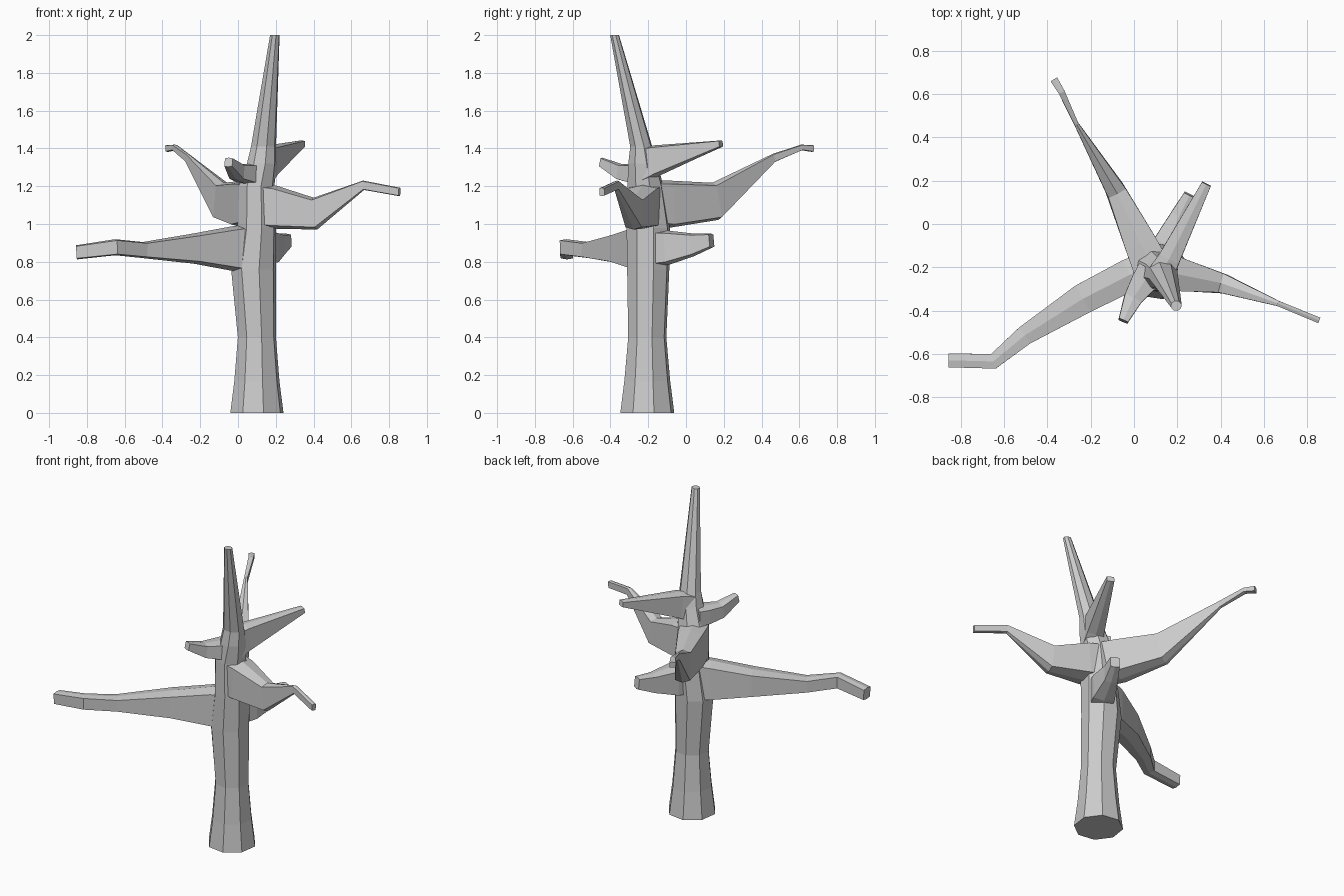
import bpy, bmesh, math
from mathutils import Vector

if "Cube" in bpy.data.objects:
    bpy.data.objects.remove(bpy.data.objects["Cube"])


def loft(name, rings):
    """Skin a list of equal-length point rings and cap both ends."""
    bm = bmesh.new()
    loops = [[bm.verts.new(p) for p in ring] for ring in rings]
    n = len(loops[0])
    for a, b in zip(loops, loops[1:]):
        for i in range(n):
            j = (i + 1) % n
            bm.faces.new((a[i], a[j], b[j], b[i]))
    bm.faces.new(loops[0][::-1])
    bm.faces.new(loops[-1])
    bmesh.ops.recalc_face_normals(bm, faces=bm.faces)
    mesh = bpy.data.meshes.new(name)
    bm.to_mesh(mesh)
    bm.free()
    obj = bpy.data.objects.new(name, mesh)
    bpy.context.collection.objects.link(obj)
    return obj


def branch(name, stations):
    """Six-sided limb; each station is x, y, z, width, height."""
    pts = [Vector(s[:3]) for s in stations]
    rings = []
    for i, (p, s) in enumerate(zip(pts, stations)):
        t = (pts[min(i + 1, len(pts) - 1)] - pts[max(i - 1, 0)]).normalized()
        side = t.cross(Vector((0, 0, 1))).normalized()
        up = (side.cross(t).normalized() + Vector((0, 0, 1))).normalized()
        w, h = s[3] / 2, s[4] / 2
        rings.append([p + side * w * a + up * h * b for a, b in
                      ((-1, -.85), (0, -1), (1, -.85), (1, .85), (0, 1), (-1, .85))])
    return loft(name, rings)


# Trunk: eight-sided, flared foot, leaning tip (x, y, z, x radius, y radius)
trunk_rings = [
    (.10, -.205, 0, .145, .147), (.10, -.205, .17, .123, .125),
    (.10, -.205, .40, .104, .104), (.082, -.20, .76, .122, .115),
    (.10, -.20, .98, .105, .118), (.098, -.215, 1.20, .098, .098),
    (.125, -.228, 1.32, .08, .08), (.135, -.237, 1.41, .068, .06),
    (.195, -.378, 2.0, .026, .024)]
turn = math.radians(14)
trunk = loft("tree", [
    [(x + rx * math.cos(turn + k * math.pi / 4),
      y + ry * math.sin(turn + k * math.pi / 4), z) for k in range(8)]
    for x, y, z, rx, ry in trunk_rings])

# Limbs
limbs = {
    "left_branch": [(.06, -.205, .87, .15, .25), (-.02, -.235, .87, .15, .24),
                    (-.235, -.345, .87, .14, .16), (-.505, -.515, .862, .09, .085),
                    (-.65, -.635, .877, .07, .085), (-.855, -.63, .85, .065, .075)],
    "right_branch": [(.10, -.21, 1.10, .17, .23), (.19, -.23, 1.09, .16, .23),
                     (.41, -.275, 1.055, .09, .17), (.665, -.367, 1.205, .025, .05),
                     (.855, -.445, 1.17, .027, .045)],
    "back_branch": [(.08, -.20, 1.11, .17, .24), (.03, -.09, 1.105, .15, .25),
                    (-.085, .155, 1.12, .09, .20), (-.268, .465, 1.35, .02, .045),
                    (-.335, .61, 1.405, .03, .03), (-.37, .668, 1.40, .035, .037)],
    "low_stub": [(.12, -.17, .87, .13, .19), (.155, -.09, .875, .13, .18),
                 (.21, .04, .89, .08, .12), (.258, .135, .912, .055, .075)],
    "upper_branch": [(.13, -.22, 1.31, .12, .19), (.165, -.155, 1.335, .10, .165),
                     (.335, .185, 1.425, .045, .035)],
    "small_stub": [(.08, -.215, 1.265, .13, .11), (.045, -.27, 1.265, .12, .105),
                   (-.005, -.345, 1.275, .085, .085), (-.05, -.448, 1.327, .045, .05)],
}

# Merge every limb into the trunk
bpy.context.view_layer.objects.active = trunk
for name, stations in limbs.items():
    limb = branch(name, stations)
    mod = trunk.modifiers.new(name, 'BOOLEAN')
    mod.operation = 'UNION'
    mod.solver = 'EXACT'
    mod.object = limb
    bpy.ops.object.modifier_apply(modifier=mod.name)
    bpy.data.objects.remove(limb)
